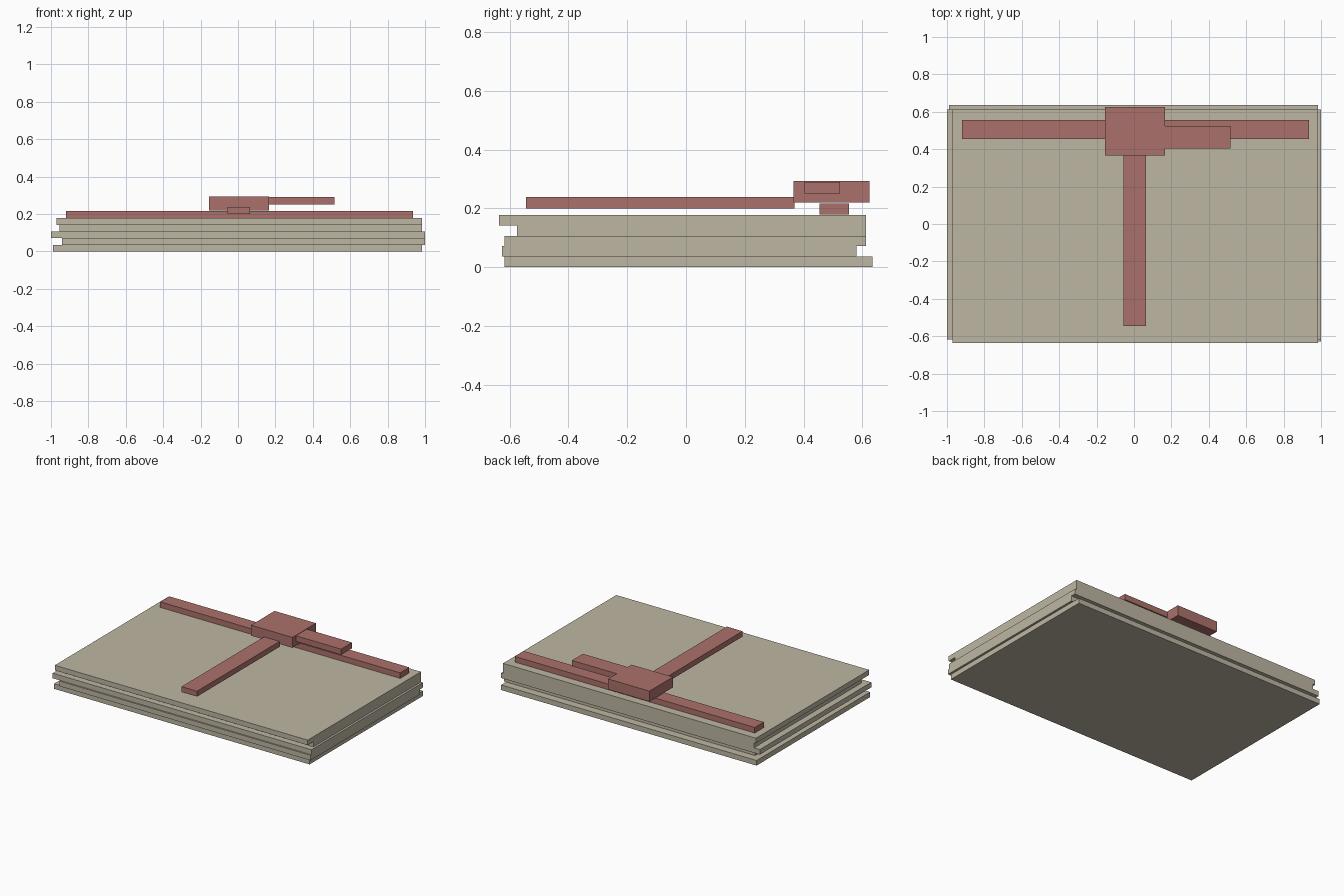
import bpy

if "Cube" in bpy.data.objects:
    bpy.data.objects.remove(bpy.data.objects["Cube"])


def material(name, rgb):
    m = bpy.data.materials.new(name)
    m.diffuse_color = (*rgb, 1.0)
    m.use_nodes = True
    m.node_tree.nodes["Principled BSDF"].inputs["Base Color"].default_value = m.diffuse_color
    return m


PAPER = material("paper_beige", (0.51, 0.47, 0.365))
RIBBON = material("ribbon_red", (0.41, 0.165, 0.147))


def box(name, x, y, z, mat):
    """Box from (min, max) pairs on each axis."""
    spans = (x, y, z)
    bpy.ops.mesh.primitive_cube_add(size=1, location=[(a + b) / 2 for a, b in spans])
    ob = bpy.context.object
    ob.name = name
    ob.scale = [b - a for a, b in spans]
    bpy.ops.object.transform_apply(location=False, rotation=False, scale=True)
    ob.data.materials.append(mat)
    return ob


# Stack of unevenly shifted sheets, bottom to top
T = 0.0355
sheets = [
    ((-0.99, 0.985), (-0.617, 0.635)),
    ((-0.94, 1.0), (-0.627, 0.58)),
    ((-1.0, 1.0), (-0.617, 0.613)),
    ((-0.955, 0.985), (-0.575, 0.613)),
    ((-0.97, 0.985), (-0.637, 0.613)),
]
for i, (x, y) in enumerate(sheets):
    box(f"sheet_{i + 1}", x, y, (i * T, (i + 1) * T), PAPER)

# Ribbon: cross band, hanging end, knot and side tail
box("cross_band", (-0.92, 0.935), (0.455, 0.555), (0.178, 0.217), RIBBON)
box("hanging_end", (-0.055, 0.065), (-0.545, 0.37), (0.2, 0.238), RIBBON)
box("knot", (-0.155, 0.165), (0.365, 0.625), (0.22, 0.293), RIBBON)
box("side_tail", (0.16, 0.515), (0.403, 0.524), (0.25, 0.29), RIBBON)
